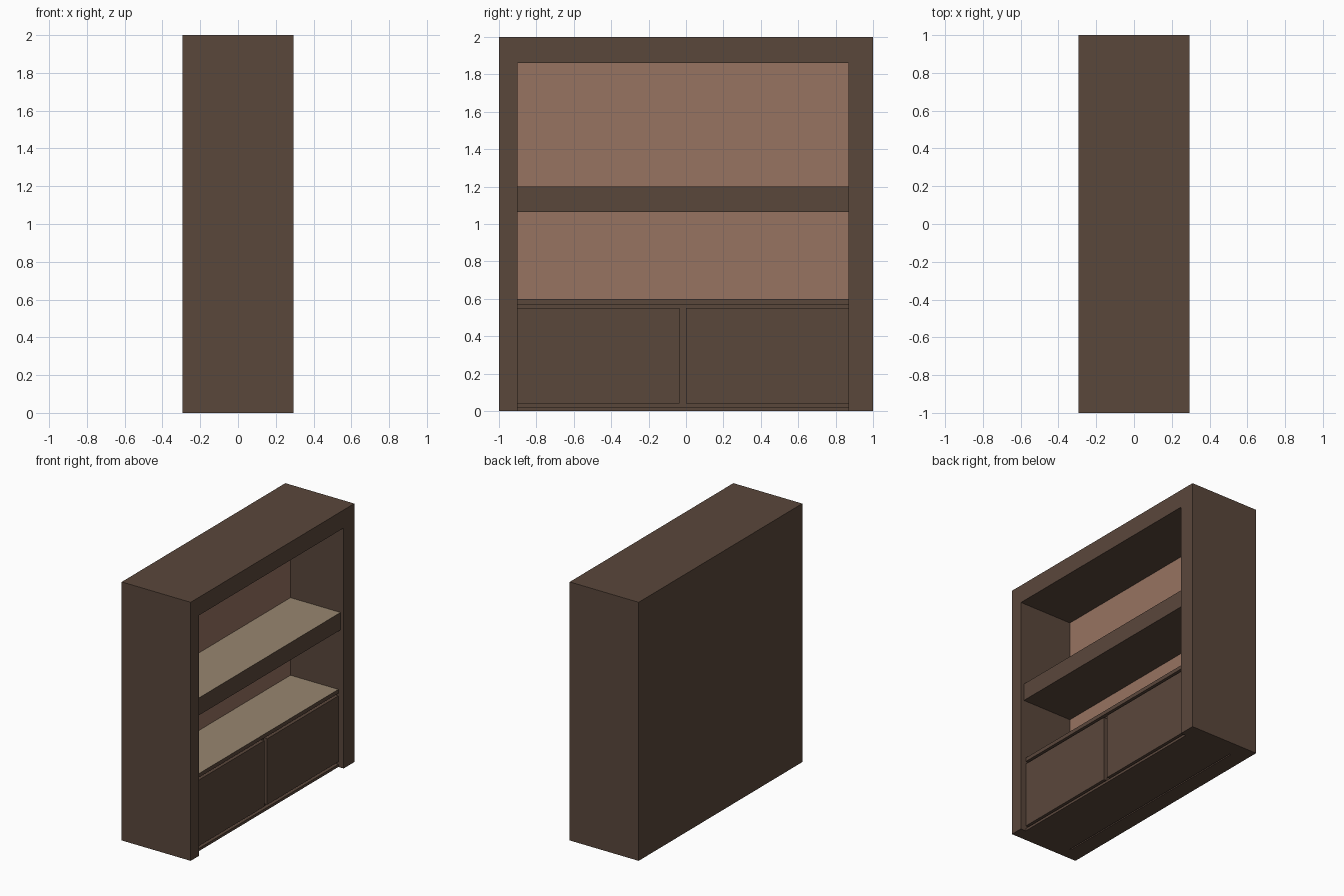
import bpy
import bmesh

if "Cube" in bpy.data.objects:
    bpy.data.objects.remove(bpy.data.objects["Cube"])


def material(name, rgb):
    # 8-bit screen colour converted to linear
    m = bpy.data.materials.new(name)
    m.diffuse_color = [((c / 255 + 0.055) / 1.055) ** 2.4 for c in rgb] + [1.0]
    m.use_nodes = True
    m.node_tree.nodes["Principled BSDF"].inputs["Base Color"].default_value = m.diffuse_color
    return m


DARK = material("dark_wood", (90, 71, 59))
BACK = material("back_wood", (151, 115, 97))
TAN = material("shelf_top_wood", (152, 134, 112))


def board(name, x, y, z, mat=DARK, top=None):
    """Box between (min, max) pairs; optional second material on the top face."""
    bm = bmesh.new()
    bmesh.ops.create_cube(bm, size=1)
    for v in bm.verts:
        v.co = [r[0] if c < 0 else r[1] for c, r in zip(v.co, (x, y, z))]
    bm.normal_update()
    me = bpy.data.meshes.new(name)
    me.materials.append(mat)
    if top:
        me.materials.append(top)
        for f in bm.faces:
            f.material_index = int(f.normal.z > 0.5)
    bm.to_mesh(me)
    bm.free()
    ob = bpy.data.objects.new(name, me)
    bpy.context.collection.objects.link(ob)
    return ob


X0, X1 = -0.295, 0.295       # case depth, open side at +x
XB = -0.16                   # inner back surface
YL, YR = -0.90, 0.87         # opening between the side walls
XD = 0.25                    # door fronts

# Outer case
board("left_side", (X0, X1), (-1, YL), (0, 2))
board("right_side", (X0, X1), (YR, 1), (0, 2))
board("top_board", (X0, X1), (YL, YR), (1.86, 2))
board("back_board", (X0, XB - 0.01), (YL, YR), (0, 1.86))
board("back_lining", (XB - 0.01, XB), (YL, YR), (0.6, 1.86), BACK)

# Shelves
board("upper_shelf", (XB, 0.268), (YL, YR), (1.065, 1.20), top=TAN)
board("lower_shelf", (XB, XD), (YL, YR), (0.57, 0.60), top=TAN)

# Cupboard with two doors standing proud of its body
board("floor_board", (XB, XD), (YL, YR), (0, 0.02))
board("cupboard_body", (XB, XD - 0.03), (YL, YR), (0.02, 0.57))
for name, y in (("left_door", (YL, -0.035)), ("right_door", (0.0, YR))):
    board(name, (XD - 0.03, XD), y, (0.04, 0.55))
